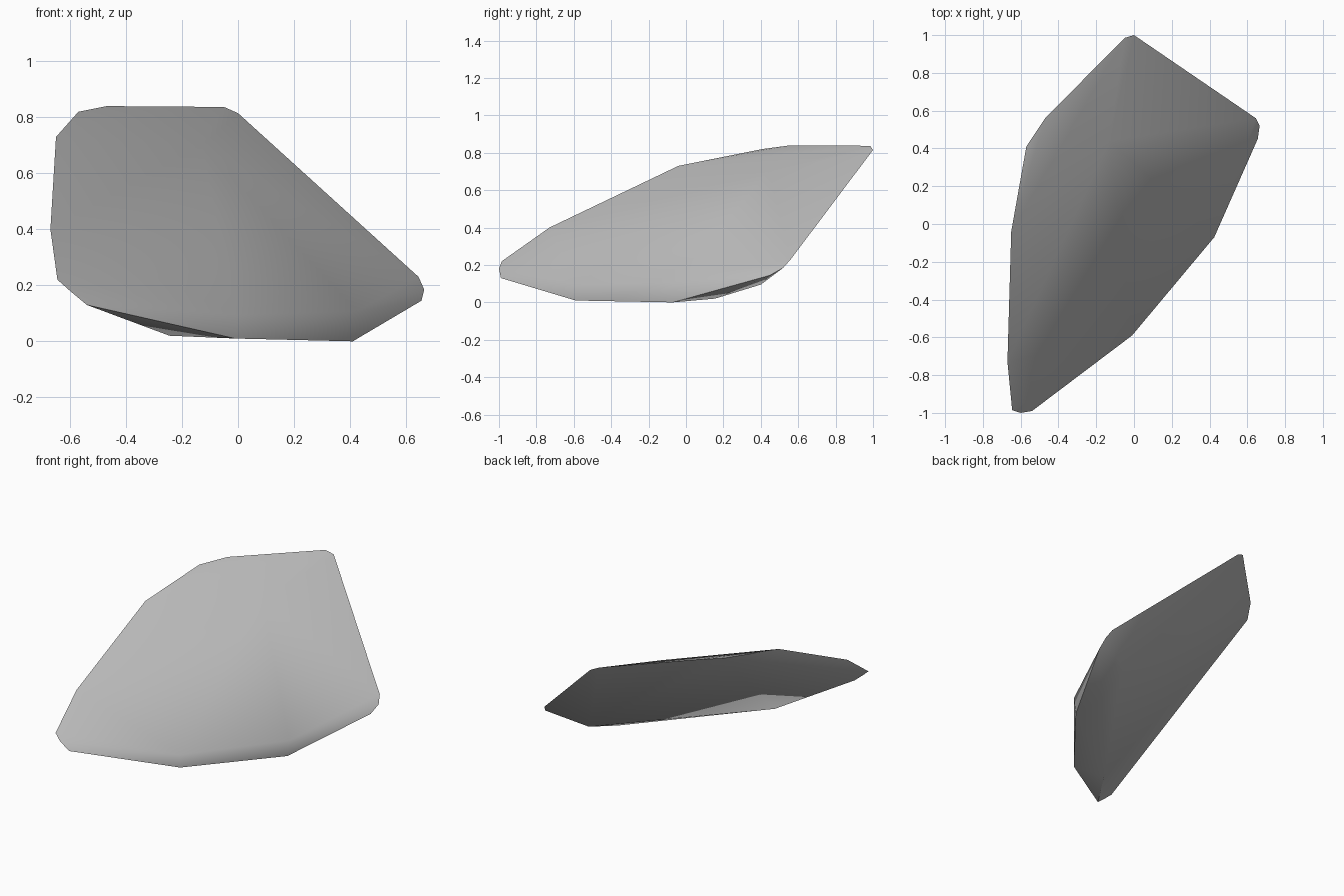
import bpy
import bmesh
import math

# Remove the default cube if the scene has it
default_cube = bpy.data.objects.get("Cube")
if default_cube:
    bpy.data.objects.remove(default_cube, do_unlink=True)


def flat_material(name, colour):
    material = bpy.data.materials.new(name)
    material.use_nodes = True
    material.diffuse_color = colour
    shader = next(n for n in material.node_tree.nodes if n.type == "BSDF_PRINCIPLED")
    shader.inputs["Base Color"].default_value = colour
    shader.inputs["Roughness"].default_value = 0.9
    return material


def hull_object(name, corners, material, crease_angle):
    """Wrap a convex skin around the corner points of a chipped stone."""
    bm = bmesh.new()
    for corner in corners:
        bm.verts.new(corner)
    hull = bmesh.ops.convex_hull(bm, input=list(bm.verts))
    # Drop any corner that ended up inside the skin
    inside = [g for g in hull["geom_interior"] if isinstance(g, bmesh.types.BMVert)]
    bmesh.ops.delete(bm, geom=inside, context="VERTS")
    bmesh.ops.recalc_face_normals(bm, faces=list(bm.faces))
    mesh = bpy.data.meshes.new(name)
    bm.to_mesh(mesh)
    bm.free()
    mesh.materials.append(material)
    stone = bpy.data.objects.new(name, mesh)
    bpy.context.collection.objects.link(stone)
    bpy.ops.object.select_all(action="DESELECT")
    stone.select_set(True)
    bpy.context.view_layer.objects.active = stone
    bpy.ops.object.shade_smooth_by_angle(angle=crease_angle)
    return stone


# Upper rim, from the raised back corner round the right side to the low front tip
upper_rim = [
    (0, 1, .815), (-.05, .985, .837), (-.47, .56, .84), (-.57, .41, .82),
    (-.65, -.04, .73), (-.67, -.73, .4), (-.645, -.985, .22), (-.6, -1, .18),
]

# Front chipped edge: sharp crease on top, bottom edge resting on the ground
front_crease = [(-.54, -.99, .13), (-.01, -.59, .095), (.425, -.07, .107)]
front_base = [(-.01, -.59, .01), (.41, -.07, 0)]

# Rounded left corner
left_corner = [(.655, .45, .145), (.665, .52, .185), (.645, .56, .23)]

# Underside corners and the slight swelling on the broad face
underside = [(-.245, -.58, .02), (.39, .155, .02), (.43, .4, .095)]
face_swelling = [(-.13, .44, .7)]

stone_grey = flat_material("stone grey", (.5, .5, .5, 1))
hull_object(
    "rock_shard",
    upper_rim + front_crease + front_base + left_corner + underside + face_swelling,
    stone_grey,
    math.radians(40),
)
